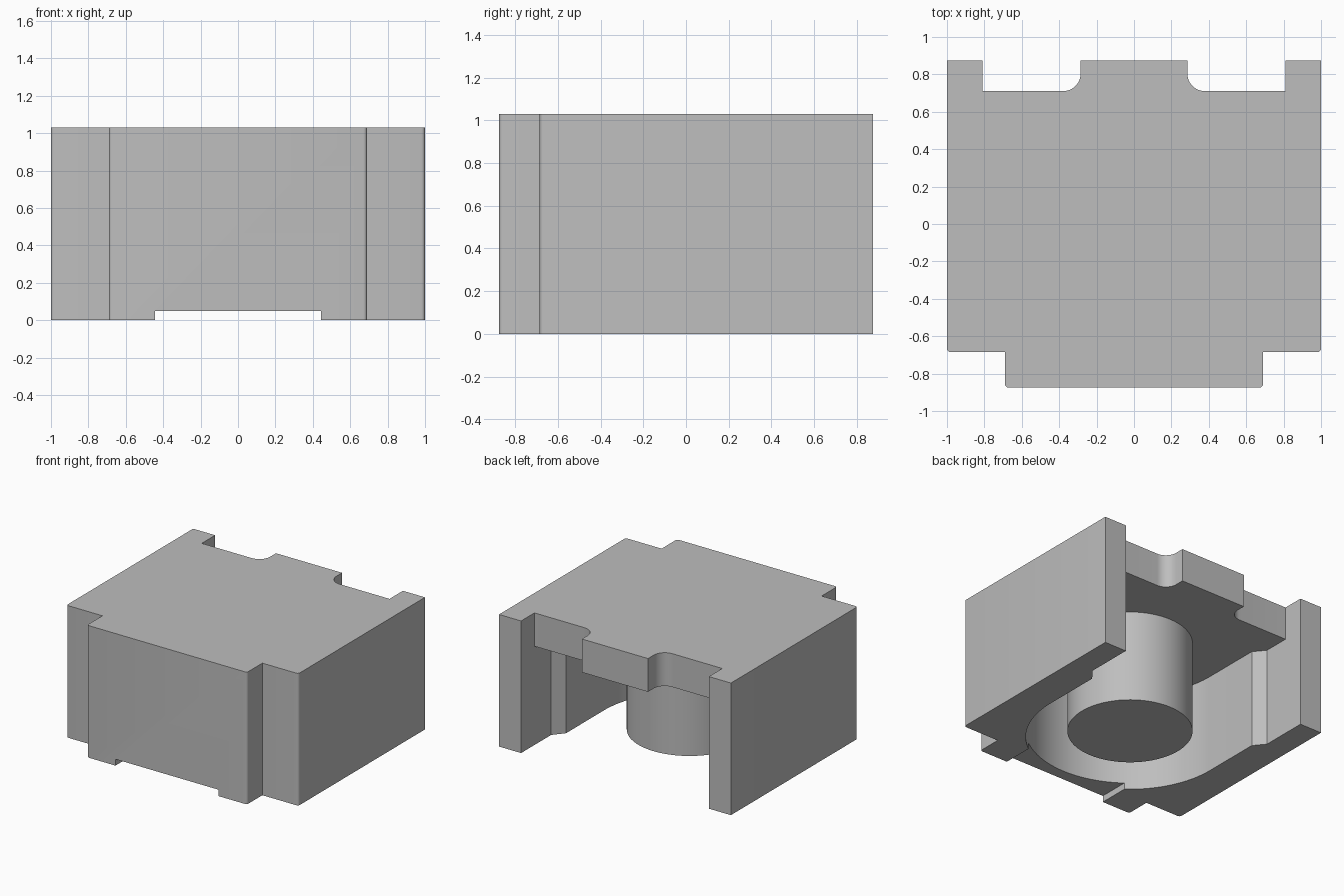
import bpy
import bmesh
import math

if "Cube" in bpy.data.objects:
    bpy.data.objects.remove(bpy.data.objects["Cube"], do_unlink=True)

HEIGHT, CEILING, LIP = 1.03, 0.77, 0.05
BOSS_Y, BOSS_R, CAVITY_R = -0.045, 0.445, 0.74
BACK, ARM_X = 0.875, 0.81

grey = bpy.data.materials.new("plain_grey")
grey.use_nodes = True
grey.diffuse_color = (0.515, 0.515, 0.515, 1)
grey.node_tree.nodes["Principled BSDF"].inputs["Base Color"].default_value = (0.515, 0.515, 0.515, 1)


def arc(cx, cy, r, start, end, steps):
    """Points on an arc, angles in degrees."""
    angles = [math.radians(start + (end - start) * i / steps) for i in range(steps + 1)]
    return [(cx + r * math.cos(a), cy + r * math.sin(a)) for a in angles]


def mirrored(half):
    """Close a +x half profile with its mirror image."""
    return half + [(-x, y) for x, y in reversed(half)]


def prism(name, points, z0, z1, open_top=False):
    """Extrude a flat profile between two heights."""
    bm = bmesh.new()
    base = bm.faces.new([bm.verts.new((x, y, z0)) for x, y in points])
    new = bmesh.ops.extrude_face_region(bm, geom=[base], use_keep_orig=True)["geom"]
    moved = [v for v in new if isinstance(v, bmesh.types.BMVert)]
    bmesh.ops.translate(bm, verts=moved, vec=(0, 0, z1 - z0))
    bmesh.ops.recalc_face_normals(bm, faces=bm.faces)
    if open_top:
        top = [f for f in bm.faces if f.normal.z > 0.9]
        bmesh.ops.delete(bm, geom=top, context='FACES_ONLY')
    mesh = bpy.data.meshes.new(name)
    bm.to_mesh(mesh)
    bm.free()
    mesh.materials.append(grey)
    obj = bpy.data.objects.new(name, mesh)
    bpy.context.collection.objects.link(obj)
    return obj


def activate(obj):
    bpy.ops.object.select_all(action='DESELECT')
    obj.select_set(True)
    bpy.context.view_layer.objects.active = obj


def cut(obj, cutter):
    mod = obj.modifiers.new("cut", 'BOOLEAN')
    mod.operation, mod.solver, mod.object = 'DIFFERENCE', 'EXACT', cutter
    activate(obj)
    bpy.ops.object.modifier_apply(modifier=mod.name)
    bpy.data.objects.remove(cutter, do_unlink=True)


# Housing outline: stepped front, two arms and a filleted tab at the back
outline = (arc(0.67, -0.855, 0.02, -90, 0, 4) + [(0.69, -0.685)]
           + arc(0.98, -0.665, 0.02, -90, 0, 4)
           + [(1.0, BACK), (ARM_X, BACK), (ARM_X, 0.71)]
           + arc(0.38, 0.805, 0.095, -90, -180, 10) + [(0.285, BACK)])
housing = prism("housing", mirrored(outline), 0, HEIGHT)

# Round-fronted cavity, open underneath and at the back
cavity = arc(0, BOSS_Y, CAVITY_R, -89, 0, 32) + [(CAVITY_R, 0.42), (ARM_X, 0.505), (ARM_X, 1.1)]
cut(housing, prism("cavity_cutter", mirrored(cavity), -0.1, CEILING))

# Shallow slot under the front wall
slot = [(BOSS_R, -1.1), (BOSS_R, -0.4)]
cut(housing, prism("slot_cutter", mirrored(slot), -0.1, LIP))

# Round boss hanging from the ceiling
boss = prism("boss", arc(0, BOSS_Y, BOSS_R, 0, 360, 64)[:-1], LIP, CEILING, open_top=True)

for part in (housing, boss):
    activate(part)
    bpy.ops.object.shade_smooth_by_angle(angle=math.radians(30))
